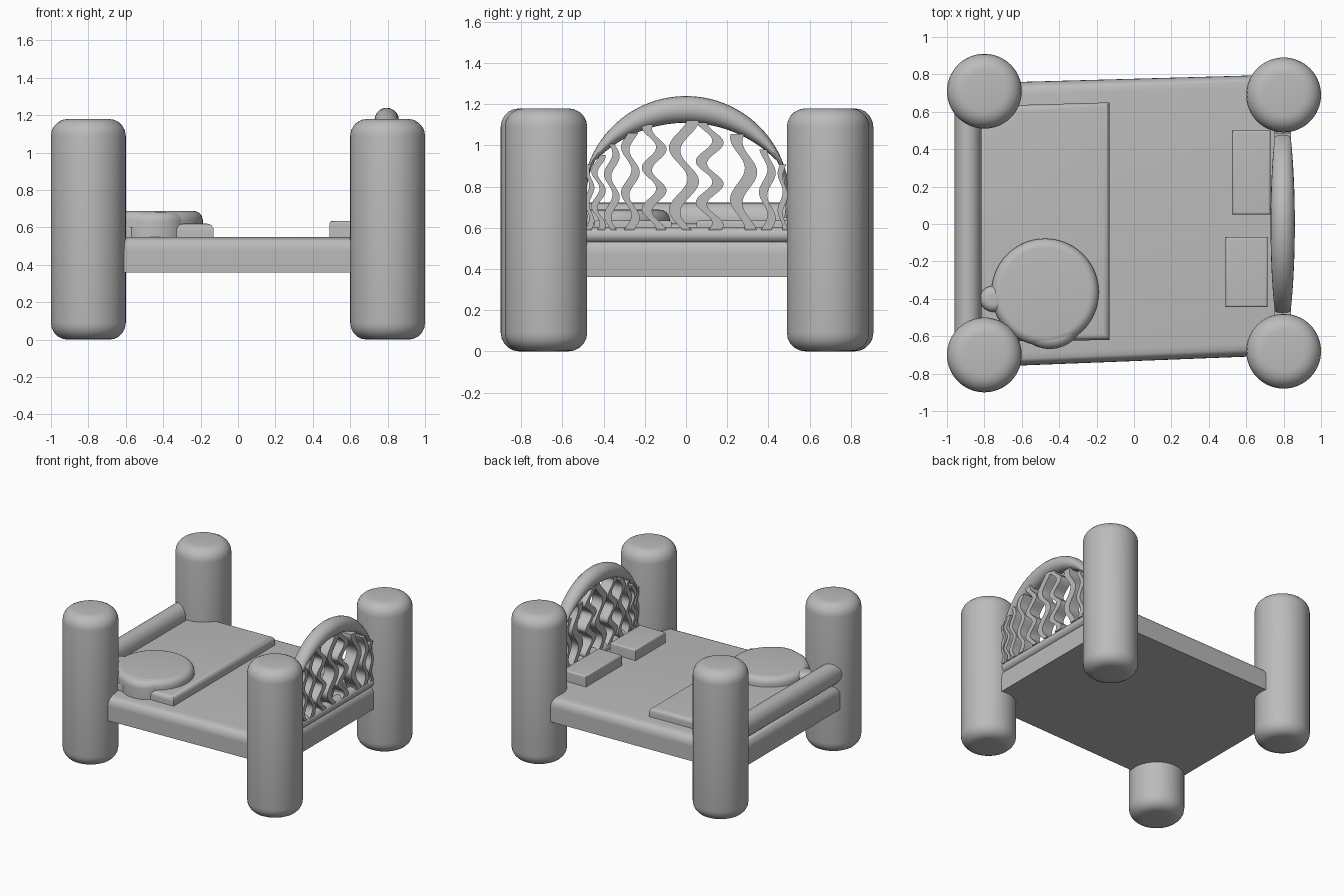
import bpy, bmesh, math
from math import sin, cos, pi, sqrt

cube = bpy.data.objects.get("Cube")
if cube:
    bpy.data.objects.remove(cube)

grey = bpy.data.materials.new("plain grey")
grey.use_nodes = True
colour = (0.5, 0.5, 0.5, 1)
grey.diffuse_color = colour
grey.node_tree.nodes["Principled BSDF"].inputs["Base Color"].default_value = colour


def finish(name, bm, bevel=0, segments=5, angle=35):
    bmesh.ops.recalc_face_normals(bm, faces=bm.faces)
    mesh = bpy.data.meshes.new(name)
    bm.to_mesh(mesh)
    bm.free()
    mesh.materials.append(grey)
    ob = bpy.data.objects.new(name, mesh)
    bpy.context.collection.objects.link(ob)
    bpy.ops.object.select_all(action='DESELECT')
    ob.select_set(True)
    bpy.context.view_layer.objects.active = ob
    if bevel:
        mod = ob.modifiers.new("rounding", 'BEVEL')
        mod.width, mod.segments = bevel, segments
        mod.limit_method, mod.angle_limit = 'ANGLE', math.radians(50)
        bpy.ops.object.modifier_apply(modifier=mod.name)
    bpy.ops.object.shade_smooth_by_angle(angle=math.radians(angle))
    return ob


def prism(name, outline, z0, z1, bevel=0, top_only=False):
    """Upright slab over an outline, optionally rounded only on top."""
    bm = bmesh.new()
    face = bm.faces.new([bm.verts.new((x, y, z0)) for x, y in outline])
    new = bmesh.ops.extrude_face_region(bm, geom=[face])["geom"]
    verts = [g for g in new if isinstance(g, bmesh.types.BMVert)]
    bmesh.ops.translate(bm, verts=verts, vec=(0, 0, z1 - z0))
    if top_only:
        rim = [e for e in bm.edges if all(v.co.z > z1 - 1e-4 for v in e.verts)]
        bmesh.ops.bevel(bm, geom=rim, offset=bevel, segments=6,
                        profile=0.5, affect='EDGES')
        bevel = 0
    return finish(name, bm, bevel)


def oval(x, y, rx, ry, n=56):
    return [(x + rx * cos(2 * pi * i / n), y + ry * sin(2 * pi * i / n)) for i in range(n)]


def box(x0, x1, y0, y1):
    return [(x0, y0), (x1, y0), (x1, y1), (x0, y1)]


def rings_mesh(name, rings):
    """Skin a row of closed rings and cap both ends."""
    bm = bmesh.new()
    loops = [[bm.verts.new(p) for p in ring] for ring in rings]
    n = len(loops[0])
    for a, b in zip(loops, loops[1:]):
        for i in range(n):
            bm.faces.new((a[i], a[(i + 1) % n], b[(i + 1) % n], b[i]))
    bm.faces.new(loops[0])
    bm.faces.new(loops[-1])
    return finish(name, bm)


def rail(name, x, z, rx, rz, y0, y1):
    return rings_mesh(name, [[(x + rx * cos(2 * pi * i / 32), y, z + rz * sin(2 * pi * i / 32))
                              for i in range(32)] for y in (y0, y1)])


# Four round posts
for name, x, y in (("front_right_post", -0.8, -0.7), ("back_right_post", -0.8, 0.71),
                   ("front_left_post", 0.8, -0.68), ("back_left_post", 0.8, 0.69)):
    prism(name, oval(x, y, 0.2, 0.2, 64), 0, 1.18, 0.09)

# Tapered base and mattress
base = [(-0.95, -0.77), (0.84, -0.7), (0.84, 0.8), (-0.95, 0.75)]
prism("bed_base", base, 0.36, 0.475)
prism("mattress", base, 0.475, 0.55, 0.07, top_only=True)

# Blanket and pillows
prism("blanket", [(-0.83, -0.63), (-0.13, -0.62), (-0.13, 0.65), (-0.83, 0.63)],
      0.54, 0.62, 0.035, top_only=True)
prism("back_pillow", box(0.525, 0.73, 0.05, 0.5), 0.53, 0.635, 0.014, top_only=True)
prism("front_pillow", box(0.49, 0.715, -0.445, -0.07), 0.53, 0.635, 0.014, top_only=True)

# Round cushion with two lobes
prism("round_cushion", oval(-0.475, -0.365, 0.287, 0.287), 0.6, 0.688, 0.05, top_only=True)
prism("cushion_front_lobe", oval(-0.45, -0.52, 0.17, 0.148), 0.55, 0.684, 0.05, top_only=True)
prism("cushion_side_lobe", oval(-0.75, -0.4, 0.075, 0.07), 0.58, 0.68, 0.04, top_only=True)

# Footboard rail and headboard sill
rail("footboard_rail", -0.887, 0.635, 0.072, 0.087, -0.65, 0.65)
rail("headboard_sill", 0.795, 0.565, 0.045, 0.04, -0.6, 0.6)

# Crescent headboard arch, thick at the crown and thin at the feet
OUTER, HUB = 0.505, 0.735


def inner_radius(c):
    return min(sqrt(0.06 * c * c + 0.3244) - 0.245 * c, OUTER - 0.02)


rings = []
for k in range(49):
    t = -1.75 + 3.5 * k / 48
    inner = inner_radius(cos(t))
    mid, half = (OUTER + inner) / 2, (OUTER - inner) / 2
    wide = 0.03 + 0.035 * max(cos(t), 0)
    ring = []
    for i in range(20):
        a = 2 * pi * i / 20
        r = mid + half * sin(a)
        ring.append((0.795 + wide * cos(a), r * sin(t), HUB + r * cos(t)))
    rings.append(ring)
rings_mesh("headboard_arch", rings)

# Wavy headboard slats: position, swing, wavelength, thickness, phase
slats = [(-0.47, 0.012, 0.16, 0.025, 0), (-0.425, 0.02, 0.17, 0.03, 1),
         (-0.36, 0.02, 0.2, 0.035, 3), (-0.27, 0.025, 0.22, 0.04, 0),
         (-0.155, 0.035, 0.2, 0.05, 2), (-0.01, 0.045, 0.3, 0.055, 3),
         (0.115, 0.04, 0.2, 0.055, 1), (0.28, 0.035, 0.3, 0.06, 2),
         (0.395, 0.02, 0.22, 0.04, 0), (0.47, 0.012, 0.18, 0.025, 2)]
for n, (y, swing, wave, thick, phase) in enumerate(slats, 1):
    top = 0.49 + sqrt(0.62 ** 2 - y * y) + 0.012
    rings = []
    for k in range(41):
        z = 0.59 + (top - 0.59) * k / 40
        a = 2 * pi * (z - 0.6) / wave + phase
        cy = y + swing * sin(a)
        w = thick * (0.5 + 0.12 * cos(a))
        rings.append([(0.75, cy - w, z), (0.84, cy - w, z), (0.84, cy + w, z), (0.75, cy + w, z)])
    rings_mesh("headboard_slat_%d" % n, rings)
